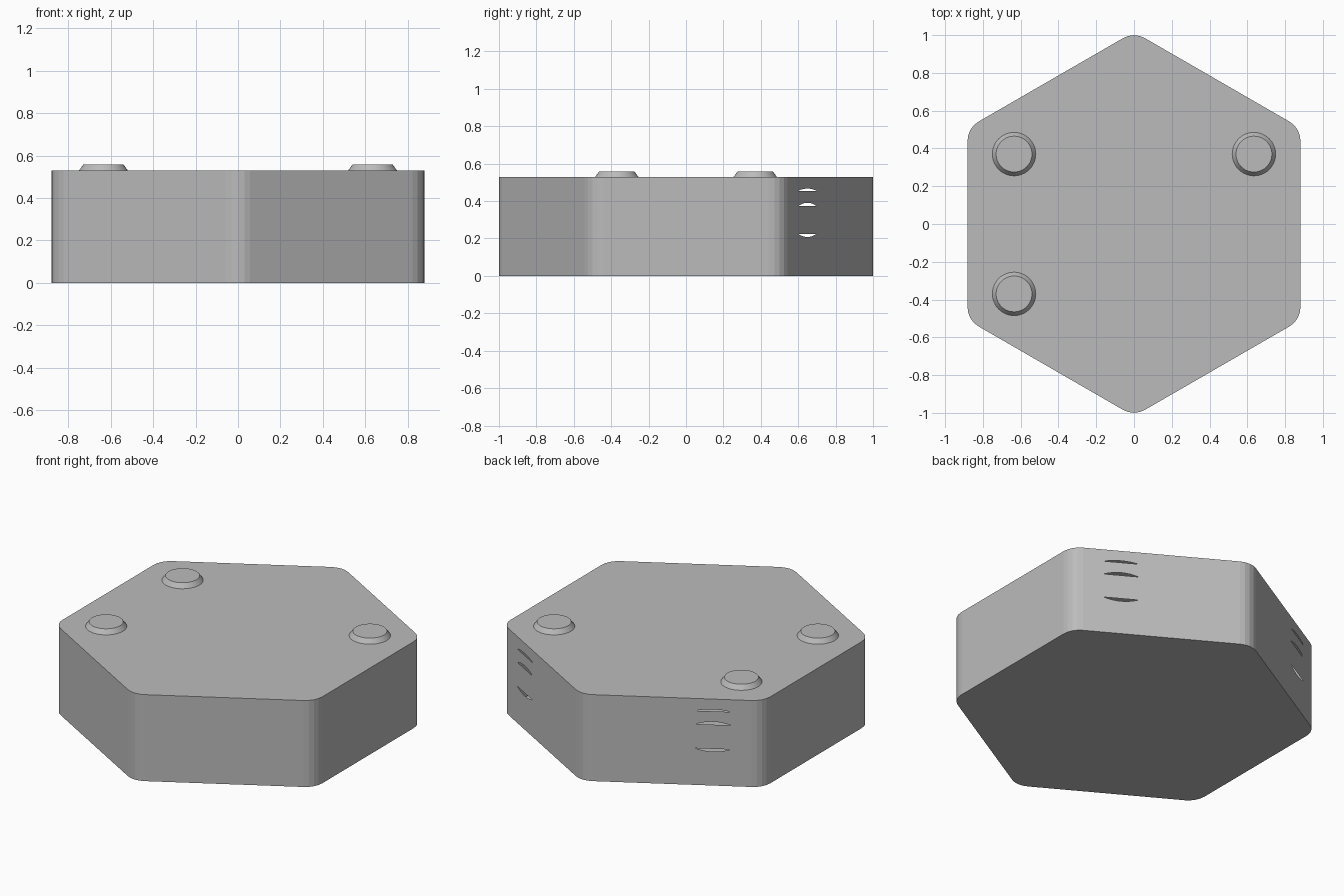
import bpy, bmesh, math
from mathutils import Vector

if "Cube" in bpy.data.objects:
    bpy.data.objects.remove(bpy.data.objects["Cube"])

APOTHEM, RADIUS, HEIGHT = 0.881, 0.115, 0.53
grey = bpy.data.materials.new("light grey")
grey.diffuse_color = (0.5, 0.5, 0.5, 1)
grey.use_nodes = True
grey.node_tree.nodes["Principled BSDF"].inputs["Base Color"].default_value = grey.diffuse_color


def prism(name, ring, offset):
    """Closed solid swept from a ring of points along an offset."""
    bm = bmesh.new()
    a = [bm.verts.new(p) for p in ring]
    b = [bm.verts.new(Vector(p) + offset) for p in ring]
    bm.faces.new(a)
    bm.faces.new(b)
    for i in range(len(a)):
        j = (i + 1) % len(a)
        bm.faces.new((a[i], a[j], b[j], b[i]))
    bmesh.ops.recalc_face_normals(bm, faces=bm.faces)
    mesh = bpy.data.meshes.new(name)
    bm.to_mesh(mesh)
    bm.free()
    mesh.materials.append(grey)
    obj = bpy.data.objects.new(name, mesh)
    bpy.context.collection.objects.link(obj)
    return obj


# Hexagonal case with rounded upright corners
ring = []
centre_r = (APOTHEM - RADIUS) / math.cos(math.pi / 6)
for corner in range(6):
    mid = math.radians(30 + 60 * corner)
    for k in range(5):
        t = mid + math.radians(-30 + 15 * k)
        ring.append((centre_r * math.cos(mid) + RADIUS * math.cos(t),
                     centre_r * math.sin(mid) + RADIUS * math.sin(t), 0))
case = prism("hexagonal_case", ring, Vector((0, 0, HEIGHT)))

# Curved slots through both back walls: (flat edge height, arc height)
cutters = []
for side in (-1, 1):
    normal = Vector((side * 0.5, math.sqrt(3) / 2, 0))
    along = Vector((side * math.sqrt(3) / 2, -0.5, 0))
    centre = normal * APOTHEM + along * 0.228
    for flat_z, rise in ((0.455, 0.012), (0.373, 0.018), (0.225, -0.017)):
        pts = []
        for k in range(13):
            u = -1 + k / 6
            pts.append(centre + normal * 0.03 + along * 0.098 * u
                       + Vector((0, 0, flat_z + rise * (1 - u * u))))
        cutter = prism("slot_cutter", pts, normal * -0.06)
        cutter.hide_render = True
        cutters.append(cutter)
for cutter in cutters:
    mod = case.modifiers.new("slot", 'BOOLEAN')
    mod.operation = 'DIFFERENCE'
    mod.solver = 'EXACT'
    mod.object = cutter
bpy.context.view_layer.update()
cut = bpy.data.meshes.new_from_object(
    case.evaluated_get(bpy.context.evaluated_depsgraph_get()))
case.modifiers.clear()
case.data = cut
for cutter in cutters:
    bpy.data.objects.remove(cutter)

# Open the slots into the hollow case by removing their inner walls
bm = bmesh.new()
bm.from_mesh(cut)
inner = []
for f in bm.faces:
    c = f.calc_center_median()
    reach = max(abs(c.x) * 0.5 + c.y * math.sqrt(3) / 2, 0)
    if 0.19 < c.z < 0.48 and 0.5 < abs(c.x) < 0.75 and 0.84 < reach < APOTHEM - 0.002 \
            and f.calc_area() < 0.03:
        inner.append(f)
bmesh.ops.delete(bm, geom=inner, context='FACES')
bm.to_mesh(cut)
bm.free()

# Tapered round buttons on the top
for i, (x, y) in enumerate(((-0.635, 0.37), (0.635, 0.37), (-0.635, -0.37))):
    bpy.ops.mesh.primitive_cone_add(vertices=48, radius1=0.115, radius2=0.095,
                                    depth=0.028, location=(x, y, HEIGHT + 0.014))
    button = bpy.context.object
    button.name = f"top_button_{i + 1}"
    button.data.materials.append(grey)
    bpy.ops.object.shade_smooth_by_angle(angle=math.radians(30))
